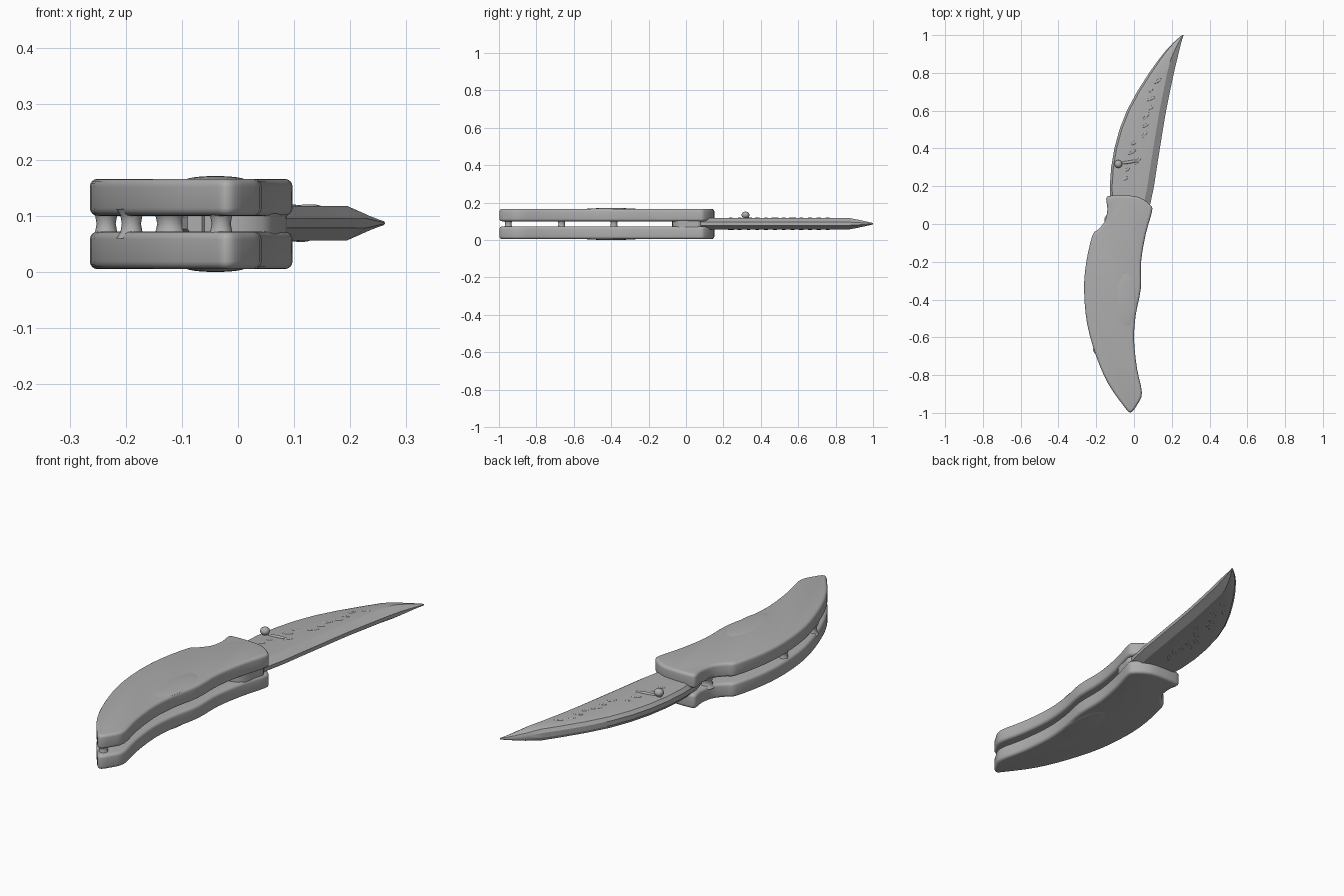
import bpy, bmesh, math, random
from mathutils import Vector

if "Cube" in bpy.data.objects:
    bpy.data.objects.remove(bpy.data.objects["Cube"])

random.seed(4)
grey = bpy.data.materials.new("warm_grey")
grey.diffuse_color = (0.42, 0.42, 0.42, 1)
grey.use_nodes = True
grey.node_tree.nodes["Principled BSDF"].inputs["Base Color"].default_value = grey.diffuse_color
MID = 0.087  # height of the blade's middle plane


def finish(name, bm, bevel=0, angle=50):
    bmesh.ops.recalc_face_normals(bm, faces=bm.faces)
    if bevel:
        rim = [e for e in bm.edges if e.calc_face_angle(0) > math.radians(70)]
        bmesh.ops.bevel(bm, geom=rim, offset=bevel, segments=4, profile=0.5,
                        affect='EDGES', clamp_overlap=True)
    mesh = bpy.data.meshes.new(name)
    bm.to_mesh(mesh)
    bm.free()
    mesh.materials.append(grey)
    ob = bpy.data.objects.new(name, mesh)
    bpy.context.collection.objects.link(ob)
    bpy.ops.object.select_all(action='DESELECT')
    ob.select_set(True)
    bpy.context.view_layer.objects.active = ob
    bpy.ops.object.shade_smooth_by_angle(angle=math.radians(angle))
    return ob


def smooth_loop(pts, steps=3):
    """Closed Catmull-Rom curve through the points."""
    out, n = [], len(pts)
    for i in range(n):
        a, b, c, d = (Vector(pts[(i + k) % n]) for k in (-1, 0, 1, 2))
        for s in range(steps):
            t = s / steps
            out.append(0.5 * (2 * b + (c - a) * t + (2 * a - 5 * b + 4 * c - d) * t * t
                              + (3 * b - a - 3 * c + d) * t ** 3))
    return out


def slab(name, outline, z0, z1, bevel):
    bm = bmesh.new()
    face = bm.faces.new([bm.verts.new((p[0], p[1], z0)) for p in outline])
    top = bmesh.ops.extrude_face_region(bm, geom=[face])["geom"]
    for v in top:
        if isinstance(v, bmesh.types.BMVert):
            v.co.z = z1
    return finish(name, bm, bevel)


def ellipsoid(name, loc, size, turn=0):
    bm = bmesh.new()
    bmesh.ops.create_uvsphere(bm, u_segments=20, v_segments=12, radius=1)
    bmesh.ops.scale(bm, vec=size, verts=bm.verts)
    ob = finish(name, bm)
    ob.location, ob.rotation_euler.z = loc, turn
    return ob


def waisted_post(name, loc, r, z0, z1):
    """Round post, flared where it meets the parts above and below."""
    bm = bmesh.new()
    rings = []
    for t, k in ((0, 1.5), (0.2, 1.1), (0.5, 0.95), (0.8, 1.1), (1, 1.5)):
        rings.append([bm.verts.new((r * k * math.cos(a), r * k * math.sin(a), z0 + t * (z1 - z0)))
                      for a in (i * math.tau / 16 for i in range(16))])
    for lo, hi in zip(rings, rings[1:]):
        for i in range(16):
            bm.faces.new((lo[i], lo[i - 1], hi[i - 1], hi[i]))
    bm.faces.new(rings[0])
    bm.faces.new(rings[-1])
    ob = finish(name, bm)
    ob.location = (loc[0], loc[1], 0)


# Two curved handle scales with rounded rims
outline = smooth_loop([
    (-.147, .135), (-.141, .08), (-.153, .016), (-.19, -.03), (-.22, -.06),
    (-.254, -.21), (-.264, -.354), (-.248, -.53), (-.2, -.70), (-.137, -.845),
    (-.053, -.965), (-.018, -.998), (.018, -.955), (.042, -.893), (.016, -.766),
    (0, -.61), (.01, -.476), (.036, -.343), (.038, -.195), (.063, -.05),
    (.095, .065), (.088, .10), (.037, .137), (-.02, .15), (-.12, .15)])
slab("lower_handle_scale", outline, .005, .072, .017)
slab("upper_handle_scale", outline, .100, .166, .017)

# Slight swells on the outer handle faces
for name, z in (("lower_handle_swell", .008), ("upper_handle_swell", .163)):
    ellipsoid(name, (-.04, -.40, z), (.055, .15, .008))

# Spacer posts along the curved back, and the solid pivot block
for i, p in enumerate([(-.03, -.95), (-.19, -.665), (-.235, -.385)]):
    waisted_post(f"spacer_post_{i + 1}", p, .018, .06, .112)
slab("pivot_block", smooth_loop([(-.06, -.06), (.045, -.06), (.075, .02), (.078, .08),
                                 (-.04, .09)]), .03, .14, 0)
waisted_post("front_spacer_post", (-.12, .02), .025, .06, .112)

# Curved blade: stations of (y, left edge, right edge)
stations = [(-.03, -.09, .055), (.10, -.125, .085), (.2, -.128, .106), (.3, -.121, .121),
            (.4, -.104, .137), (.5, -.077, .153), (.6, -.038, .17), (.7, .016, .19),
            (.8, .080, .211), (.87, .130, .228), (.92, .170, .240), (.96, .208, .25),
            (.985, .236, .257), (1.0, .255, .262)]


def blade_section(y, left, right):
    w = right - left
    h = .031 * min(1, .12 + (1 - y) / .14)
    half = [(left, .35), (left + min(.012, .1 * w), .85), (left + min(.03, .25 * w), 1),
            (right - min(.035, .35 * w), 1), (right, .28)]
    return ([(x, y, MID + k * h) for x, k in half]
            + [(x, y, MID - k * h) for x, k in reversed(half)])


bm = bmesh.new()
rings = [[bm.verts.new(p) for p in blade_section(*s)] for s in stations]
for a, b in zip(rings, rings[1:]):
    for i in range(len(a)):
        bm.faces.new((a[i - 1], a[i], b[i], b[i - 1]))
bm.faces.new(rings[0])
bm.faces.new(rings[-1])
finish("blade", bm, angle=25)

# Thumb stud on its neck, with a short raised bar beside it
waisted_post("thumb_stud_neck", (-.083, .318), .011, .112, .135)
ellipsoid("thumb_stud", (-.083, .318, .134), (.021, .021, .018))
ellipsoid("thumb_stud_bar", (-.025, .328, .118), (.05, .008, .006), .15)

# Shallow hammered ridges on both blade faces
for side, z in (("upper", .1175), ("lower", .0565)):
    for i in range(12):
        y = .24 + .047 * i
        x = -.04 + .26 * (y - .2) + random.uniform(-.03, .03)
        ellipsoid(f"{side}_blade_ridge_{i + 1}", (x, y, z),
                  (random.uniform(.015, .03), .007, .003), random.uniform(.3, 1.0))
